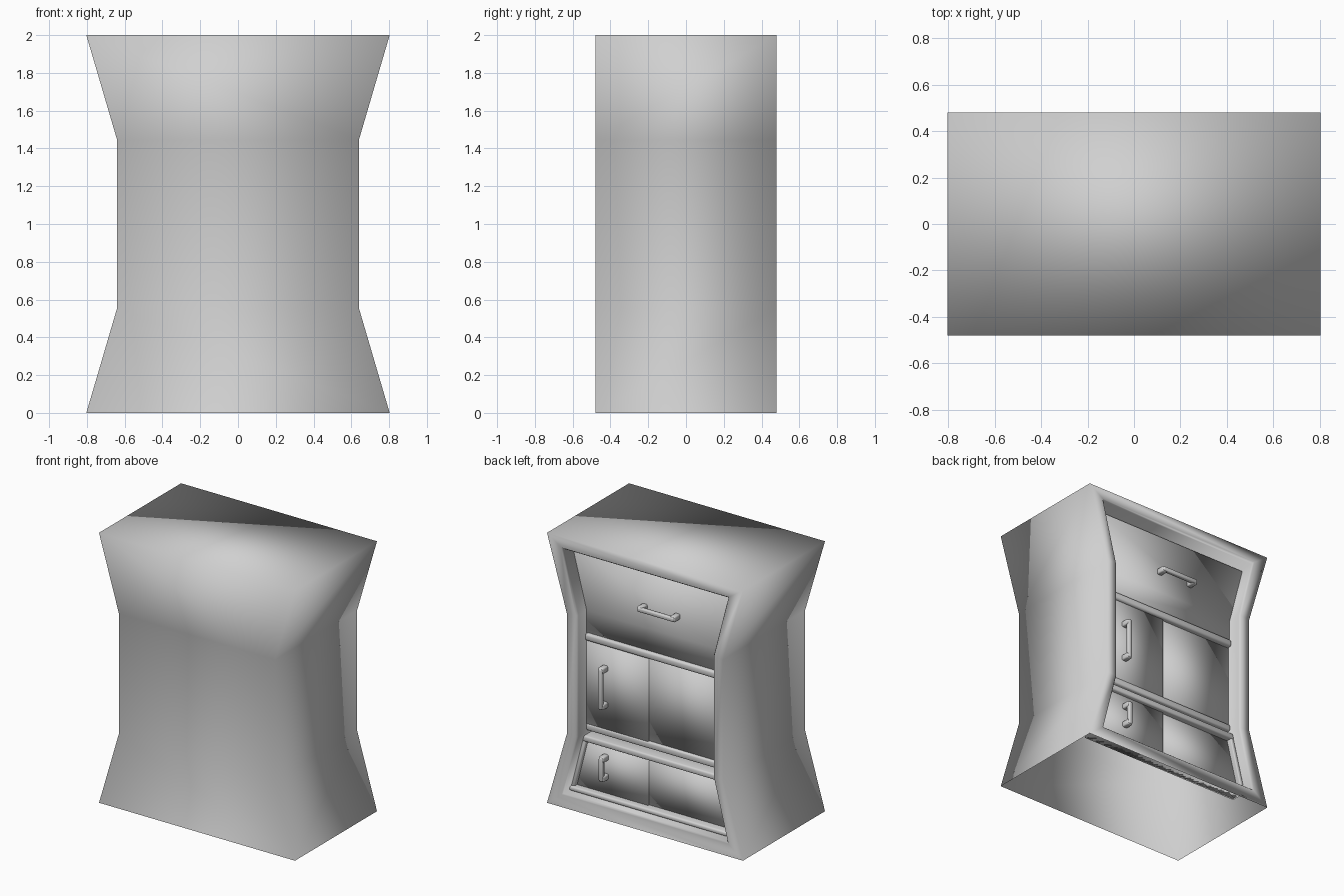
import bpy, bmesh
from mathutils import Vector

cube = bpy.data.objects.get("Cube")
if cube:
    bpy.data.objects.remove(cube, do_unlink=True)

GREY = (0.63, 0.63, 0.63, 1)
grey = bpy.data.materials.new("plain grey")
grey.use_nodes = True
grey.diffuse_color = GREY
grey.node_tree.nodes["Principled BSDF"].inputs["Base Color"].default_value = GREY

BACK = 0.48     # plane of the opening
RECESS = 0.21   # depth of the compartments


def finish(name, bm, bevel=0.0):
    for f in bm.faces:
        f.smooth = True
    bmesh.ops.recalc_face_normals(bm, faces=bm.faces)
    mesh = bpy.data.meshes.new(name)
    bm.to_mesh(mesh)
    bm.free()
    mesh.materials.append(grey)
    ob = bpy.data.objects.new(name, mesh)
    bpy.context.collection.objects.link(ob)
    if bevel:
        mod = ob.modifiers.new("rounded edges", "BEVEL")
        mod.width, mod.segments = bevel, 2


def half_width(z):
    """Half width of the pinched opening at height z."""
    return 0.555 + max(0, 0.55 - z, z - 1.45) * 0.26


def prism(name, outline, y0, y1, bevel=0.0):
    """Extrude an (x, z) outline along y."""
    bm = bmesh.new()
    face = bm.faces.new([bm.verts.new((x, y0, z)) for x, z in outline])
    ext = bmesh.ops.extrude_face_region(bm, geom=[face])["geom"]
    moved = [g for g in ext if isinstance(g, bmesh.types.BMVert)]
    bmesh.ops.translate(bm, verts=moved, vec=(0, y1 - y0, 0))
    bm.faces.ensure_lookup_table()
    finish(name, bm, bevel)


def strip(name, z0, z1, depth, bevel):
    """Full-width rail across the opening."""
    a, b = half_width(z0), half_width(z1)
    prism(name, [(-a, z0), (a, z0), (b, z1), (-b, z1)], BACK - RECESS, BACK - depth, bevel)


# Pinched cabinet shell, open underneath, with a rimmed and recessed opening
def ring(bm, levels, y):
    left = [bm.verts.new((w, y, z)) for w, z in levels]
    right = [bm.verts.new((-w, y, z)) for w, z in levels]
    return left, right


def bands(bm, r):
    left, right = r
    for i in range(3):
        bm.faces.new((left[i], left[i + 1], right[i + 1], right[i]))


def bridge(bm, r, s, count=8):
    a, b = r[0] + r[1][::-1], s[0] + s[1][::-1]
    for i in range(count):
        j = (i + 1) % 8
        bm.faces.new((a[i], a[j], b[j], b[i]))


outer = [(0.803, 0), (0.64, 0.555), (0.64, 1.445), (0.803, 2)]
inner = [(half_width(z), z) for z in (0.105, 0.55, 1.45, 1.91)]
lip = [(w + 0.012, z + dz) for (w, z), dz in zip(inner, (-0.012, 0, 0, 0.012))]
bm = bmesh.new()
rings = [ring(bm, outer, -BACK), ring(bm, outer, BACK), ring(bm, lip, BACK),
         ring(bm, inner, BACK - 0.015), ring(bm, inner, BACK - RECESS)]
bridge(bm, rings[0], rings[1], 7)
for r, s in zip(rings[1:], rings[2:]):
    bridge(bm, r, s)
bands(bm, rings[0])
bands(bm, rings[-1])
finish("cabinet_shell", bm)

# Rails between the compartments, and the bottom sill
strip("upper_rail", 1.235, 1.288, 0.085, 0.015)
strip("lower_rail", 0.565, 0.615, 0.1, 0.012)
strip("lower_ledge", 0.49, 0.535, 0.075, 0.012)
strip("bottom_sill", 0.105, 0.14, 0.06, 0.012)

# Side trim of the bottom compartment
for side, sx in (("left", 1), ("right", -1)):
    a, b = half_width(0.13), half_width(0.52)
    prism(side + "_lower_trim",
          [(sx * a, 0.13), (sx * (a - 0.03), 0.13), (sx * (b - 0.03), 0.52), (sx * b, 0.52)],
          BACK - RECESS, BACK - 0.08, 0.008)

# Drawer front
w0, w1, w2 = half_width(1.28), half_width(1.45), half_width(1.89)
prism("drawer_front",
      [(-w0, 1.28), (w0, 1.28), (w1, 1.45), (w2, 1.89), (-w2, 1.89), (-w1, 1.45)],
      BACK - 0.19, BACK - 0.11)

# Doors: the left one sits slightly proud of the right one
SPLIT = 0.05
for level, z0, z1 in (("middle", 0.61, 1.24), ("lower", 0.13, 0.5)):
    for side, sx, depth in (("left", 1, 0.107), ("right", -1, 0.12)):
        a, b = half_width(z0) * sx, half_width(z1) * sx
        prism(f"{level}_{side}_door",
              [(SPLIT, z0), (a, z0), (b, z1), (SPLIT, z1)], BACK - 0.19, BACK - depth)


# Handles: a bar on two posts
def box(bm, centre, size):
    for v in bmesh.ops.create_cube(bm, size=1)["verts"]:
        v.co = Vector(centre) + Vector(c * s for c, s in zip(v.co, size))


def handle(name, x, z, length, upright):
    t = 0.032
    bm = bmesh.new()
    box(bm, (x, BACK - 0.055, z), (t, t, length) if upright else (length, t, t))
    for s in (-1, 1):
        off = s * (length - t) / 2
        pos = (x, BACK - 0.085, z + off) if upright else (x + off, BACK - 0.085, z)
        box(bm, pos, (t + 0.01, 0.075, t + 0.01))
    finish(name, bm, 0.009)


handle("drawer_handle", -0.055, 1.605, 0.3, False)
handle("middle_door_handle", 0.4, 0.93, 0.3, True)
handle("lower_door_handle", 0.395, 0.336, 0.175, True)
